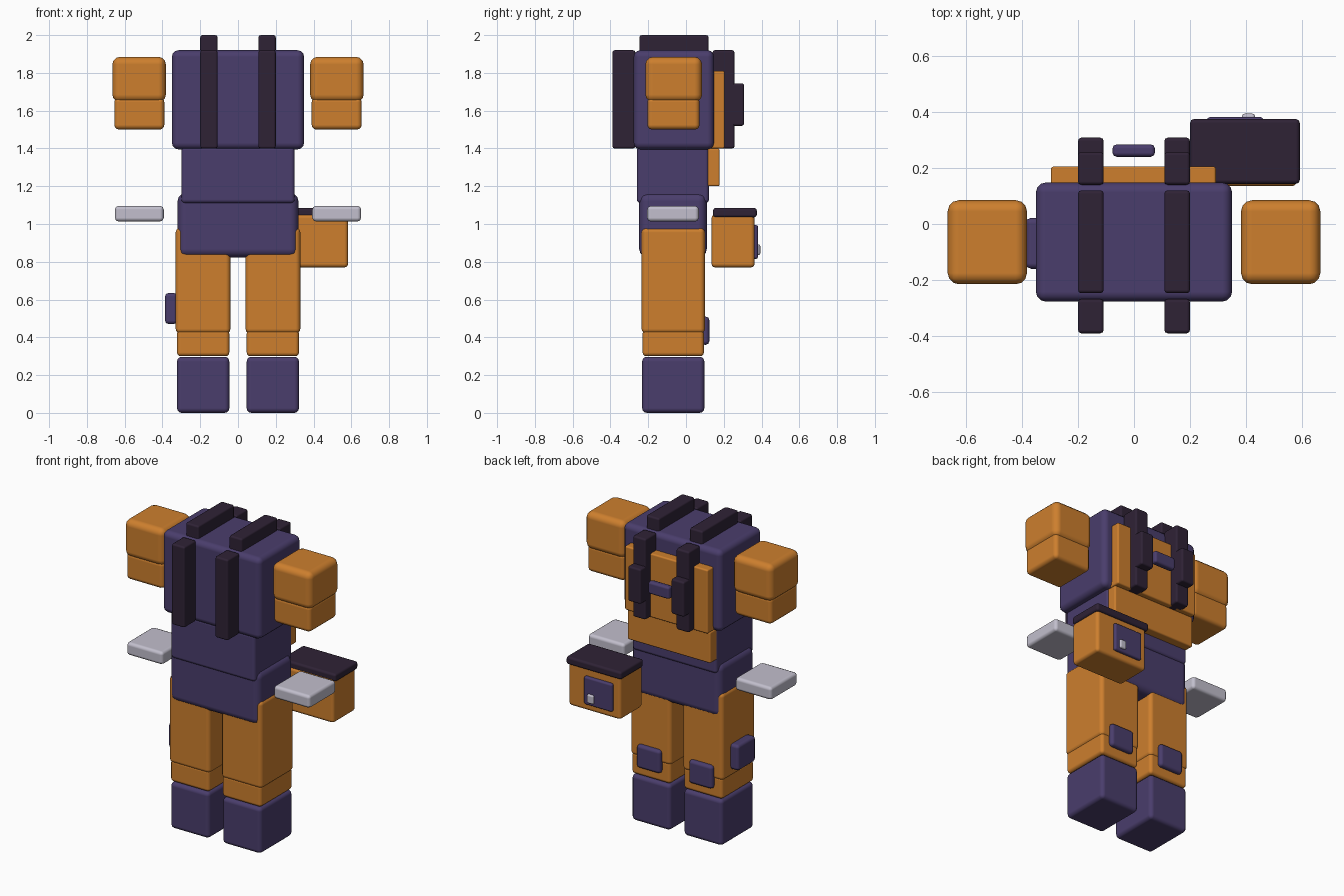
import bpy
import bmesh

if "Cube" in bpy.data.objects:
    bpy.data.objects.remove(bpy.data.objects["Cube"])


def material(name, color):
    m = bpy.data.materials.new(name)
    m.diffuse_color = (*color, 1)
    m.use_nodes = True
    m.node_tree.nodes["Principled BSDF"].inputs["Base Color"].default_value = m.diffuse_color
    return m


purple = material("purple cloth", (0.068, 0.047, 0.150))
orange = material("orange cloth", (0.610, 0.212, 0.027))
dark = material("dark leather", (0.028, 0.016, 0.036))
grey = material("pale grey", (0.540, 0.520, 0.610))


def box(name, x, y, z, mat, bevel=0.025, segments=3):
    """Rounded block spanning the given (min, max) ranges."""
    size = [r[1] - r[0] for r in (x, y, z)]
    mid = [(r[1] + r[0]) / 2 for r in (x, y, z)]
    bm = bmesh.new()
    bmesh.ops.create_cube(bm, size=1)
    bmesh.ops.scale(bm, vec=size, verts=bm.verts)
    for f in bm.faces:
        f.smooth = True
    mesh = bpy.data.meshes.new(name)
    bm.to_mesh(mesh)
    bm.free()
    mesh.materials.append(mat)
    ob = bpy.data.objects.new(name, mesh)
    ob.location = mid
    bpy.context.collection.objects.link(ob)
    mod = ob.modifiers.new("rounded edges", 'BEVEL')
    mod.width = bevel
    mod.segments = segments
    mod.harden_normals = True
    return ob


def pair(name, x, y, z, mat, bevel=0.025, segments=3):
    """The same block on the right (+x) and left (-x) side."""
    box("right_" + name, x, y, z, mat, bevel, segments)
    box("left_" + name, (-x[1], -x[0]), y, z, mat, bevel, segments)


# Torso
box("chest", (-0.35, 0.35), (-0.277, 0.148), (1.395, 1.92), purple, 0.035)
box("waist", (-0.30, 0.30), (-0.26, 0.122), (1.11, 1.41), purple, 0.02)
box("hips", (-0.32, 0.32), (-0.248, 0.11), (0.823, 1.165), purple, 0.045)

# Back panels
box("upper_back_panel", (-0.297, 0.293), (0.12, 0.205), (1.40, 1.81), orange, 0.01)
box("lower_back_panel", (-0.297, 0.293), (0.10, 0.178), (1.20, 1.40), orange, 0.01)
box("back_handle", (-0.077, 0.075), (0.24, 0.284), (1.59, 1.67), purple, 0.015, 2)

# Harness straps over the shoulders
S = (0.108, 0.20)
pair("front_strap", S, (-0.39, -0.268), (1.40, 1.92), dark, 0.012, 2)
pair("top_strap", S, (-0.247, 0.12), (1.90, 2.0), dark, 0.012, 2)
pair("back_strap", S, (0.14, 0.257), (1.40, 1.92), dark, 0.012, 2)
pair("strap_buckle", S, (0.20, 0.308), (1.52, 1.745), dark, 0.012, 2)

# Sleeves and hands
pair("upper_sleeve", (0.382, 0.665), (-0.215, 0.085), (1.645, 1.885), orange, 0.04)
pair("sleeve_cuff", (0.39, 0.655), (-0.205, 0.072), (1.50, 1.67), orange, 0.025)
pair("hand", (0.393, 0.652), (-0.206, 0.068), (1.013, 1.096), grey, 0.02, 2)

# Legs and boots
pair("thigh", (0.04, 0.33), (-0.235, 0.10), (0.42, 0.98), orange)
pair("shin", (0.046, 0.323), (-0.23, 0.095), (0.30, 0.44), orange, 0.02)
pair("boot", (0.046, 0.323), (-0.232, 0.097), (0.0, 0.297), purple)

# Sewn patches
pair("calf_patch", (0.10, 0.27), (0.08, 0.124), (0.36, 0.51), purple, 0.02, 2)
box("side_patch", (-0.387, -0.32), (-0.16, 0.022), (0.47, 0.635), purple, 0.02, 2)

# Hip satchel with lid, pocket and clasp
box("satchel", (0.212, 0.583), (0.135, 0.363), (0.77, 1.05), orange, 0.02)
box("satchel_lid", (0.20, 0.592), (0.143, 0.375), (1.035, 1.086), dark, 0.015, 2)
box("satchel_pocket", (0.26, 0.462), (0.35, 0.382), (0.815, 0.995), purple, 0.012, 2)
box("satchel_clasp", (0.385, 0.432), (0.37, 0.394), (0.835, 0.892), grey, 0.01, 2)
